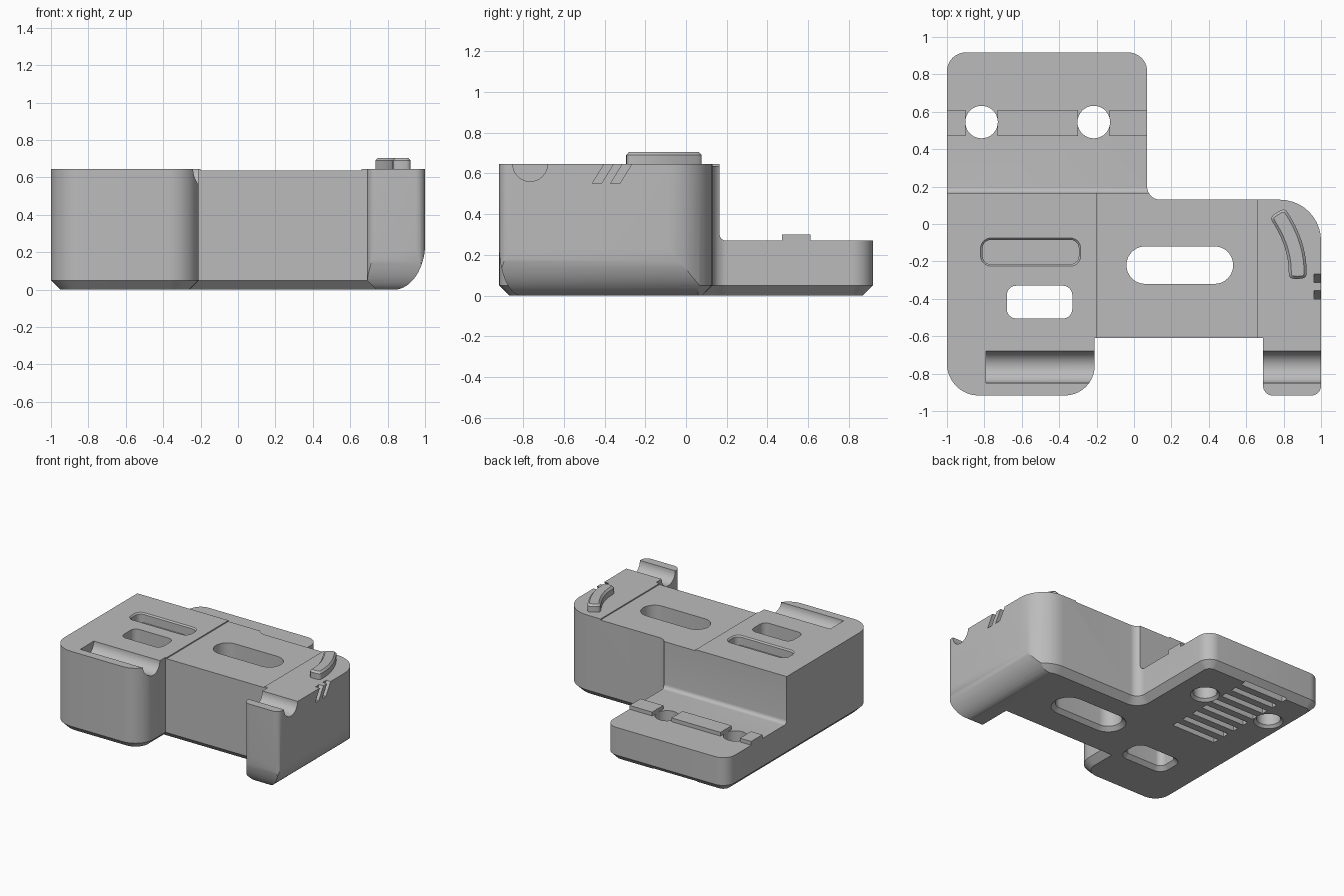
import bpy, bmesh, math
from mathutils import Vector

if "Cube" in bpy.data.objects:
    bpy.data.objects.remove(bpy.data.objects["Cube"])

grey = bpy.data.materials.new("plain_grey")
grey.use_nodes = True
COLOUR = (0.5, 0.5, 0.5, 1)
grey.diffuse_color = COLOUR
grey.node_tree.nodes["Principled BSDF"].inputs["Base Color"].default_value = COLOUR

AXES = {"z": lambda u, v, w: (u, v, w),
        "x": lambda u, v, w: (w, u, v),
        "y": lambda u, v, w: (u, w, v)}


def rounded(corners, steps=10):
    """Right-angled outline of (x, y, radius) corners, counter-clockwise."""
    pts = []
    for i, (x, y, r) in enumerate(corners):
        p = Vector((x, y))
        if r == 0:
            pts.append(p)
            continue
        a = (Vector(corners[i - 1][:2]) - p).normalized()
        b = (Vector(corners[(i + 1) % len(corners)][:2]) - p).normalized()
        c = p + r * (a + b)
        for k in range(steps + 1):
            t = math.pi / 2 * k / steps
            pts.append(c - r * (b * math.cos(t) + a * math.sin(t)))
    return pts


def rect(x0, x1, y0, y1, r=0):
    return rounded([(x0, y0, r), (x1, y0, r), (x1, y1, r), (x0, y1, r)])


def circle(x, y, r, n=40):
    return [Vector((x + r * math.cos(2 * math.pi * k / n),
                    y + r * math.sin(2 * math.pi * k / n))) for k in range(n)]


def inset(pts, d):
    """Move a counter-clockwise outline inward by d with mitred corners."""
    out = []
    for i, p in enumerate(pts):
        e = (p - pts[i - 1]).normalized()
        f = (pts[(i + 1) % len(pts)] - p).normalized()
        n, m = Vector((-e.y, e.x)), Vector((-f.y, f.x))
        out.append(p + (n + m) * d / (1 + n.dot(m)))
    return out


def prism(name, pts, levels, axis="z"):
    """Loft an outline through (height, inset) levels along an axis."""
    pts = [Vector(p) for p in pts]
    bm = bmesh.new()
    rings = [[bm.verts.new(AXES[axis](q.x, q.y, w)) for q in inset(pts, d)]
             for w, d in levels]
    n = len(pts)
    for lo, hi in zip(rings, rings[1:]):
        for i in range(n):
            j = (i + 1) % n
            bm.faces.new((lo[i], lo[j], hi[j], hi[i]))
    bm.faces.new(rings[0][::-1])
    bm.faces.new(rings[-1])
    bmesh.ops.recalc_face_normals(bm, faces=bm.faces)
    mesh = bpy.data.meshes.new(name)
    bm.to_mesh(mesh)
    bm.free()
    ob = bpy.data.objects.new(name, mesh)
    bpy.context.collection.objects.link(ob)
    mesh.materials.append(grey)
    return ob


def activate(ob):
    bpy.ops.object.select_all(action="DESELECT")
    ob.select_set(True)
    bpy.context.view_layer.objects.active = ob


def carve(pts, levels, axis="z"):
    """Subtract a prism from the body."""
    tool = prism("cutter", pts, levels, axis)
    tool.hide_render = True
    activate(body)
    mod = body.modifiers.new("carve", "BOOLEAN")
    mod.operation, mod.solver, mod.object = "DIFFERENCE", "EXACT", tool
    bpy.ops.object.modifier_apply(modifier=mod.name)
    bpy.data.objects.remove(tool)


def span(a, b):
    return [(a, 0), (b, 0)]


TOP = 0.645
# Body: full outline with a chamfered bottom edge
outline = rounded([(-1, -.917, .17), (-.21, -.917, .16), (-.21, -.61, 0),
                   (.69, -.61, 0), (.69, -.917, .052), (1, -.917, .052),
                   (1, .13, .22), (.07, .13, .07), (.07, .917, .1), (-1, .917, .1)])
body = prism("body", outline, [(0, .05), (.05, 0), (TOP, 0)])

# Rear shelf with a raised rail and a filleted wall foot
fillet = [(.195 - .03 * math.cos(t), .30 - .03 * math.sin(t))
          for t in (math.pi / 2 * k / 6 for k in range(7))]
carve([(.165, 1)] + fillet + [(.47, .27), (.47, .30), (.61, .30), (.61, .27),
                              (1.1, .27), (1.1, 1)], span(-1.2, .4), "x")

# Rounded lower right side and arm front
quarter = [math.pi / 2 * k / 14 for k in range(15)]
side = [(.831 + .17 * math.cos(t), .249 - .25 * math.sin(t)) for t in quarter]
carve([(1.2, .249)] + side + [(.831, -.1), (1.2, -.1)], span(-1.2, .5), "y")
front = [(-.808 - .11 * math.cos(t), .249 - .25 * math.sin(t)) for t in quarter]
carve([(-1.2, .249)] + front + [(-.808, -.1), (-1.2, -.1)], span(.6, 1.2), "x")

# Slightly lower middle deck
carve(rect(-.2, .66, -.65, .4), span(.636, 1))

# Round channels across the left block and the right arm
for x0, x1 in ((-.79, 0), (.6, 1.2)):
    carve(circle(-.765, TOP, .085), span(x0, x1), "x")

# Through openings, flared underneath
flared = [(-.01, -.04), (.03, 0), (1, 0)]
carve(rect(-.04, .53, -.32, -.12, .099), flared)
carve(rect(-.68, -.33, -.505, -.33, .05), flared)
for x in (-.815, -.215):
    carve(rect(x - .085, x + .085, .45, .63, .02), span(.27, 1))
    carve(circle(x, .545, .087), [(-.01, -.03), (.02, 0), (1, 0)])

# Shallow pocket with a chamfered rim
carve(rect(-.81, -.295, -.215, -.085, .045),
      [(.57, 0), (TOP - .01, 0), (TOP + .01, -.02)])

# Vent slots under the shelf
for k in range(8):
    y = .08 + .11 * k
    carve(rect(-.71, -.32, y - .025, y + .025), span(-.1, .05))

# Slanted grooves on the right side
for y in (-.46, -.37):
    carve([(y, .55), (y + .045, .55), (y + .125, .68), (y + .08, .68)],
          span(.962, 1.2), "x")

# Curved sliding tab on top
path = [Vector((.905 - .09 * (1 - s) ** 2 - .03, .03 - .285 * s))
        for s in (k / 10 for k in range(11))]
left, right = [], []
for i, p in enumerate(path):
    d = (path[min(i + 1, 10)] - path[max(i - 1, 0)]).normalized()
    n = Vector((-d.y, d.x)) * .048
    left.append(p + n)
    right.append(p - n)


def cap(centre, start):
    """Blunt rounded end between the two sides of the tab."""
    v = start - centre
    w = Vector((-v.y, v.x))
    pts = []
    for k in range(1, 12):
        t = math.pi * k / 12
        c, s = math.cos(t), math.sin(t)
        pts.append(centre + v * math.copysign(abs(c) ** .6, c) + w * abs(s) ** .6 * .8)
    return pts


tab_outline = left[::-1] + cap(path[0], left[0]) + right + cap(path[-1], right[-1])
tab = prism("sliding_tab", tab_outline, [(TOP - .02, 0), (.69, 0), (.705, .014)])

for ob in (body, tab):
    activate(ob)
    bpy.ops.object.shade_smooth_by_angle(angle=math.radians(25))
